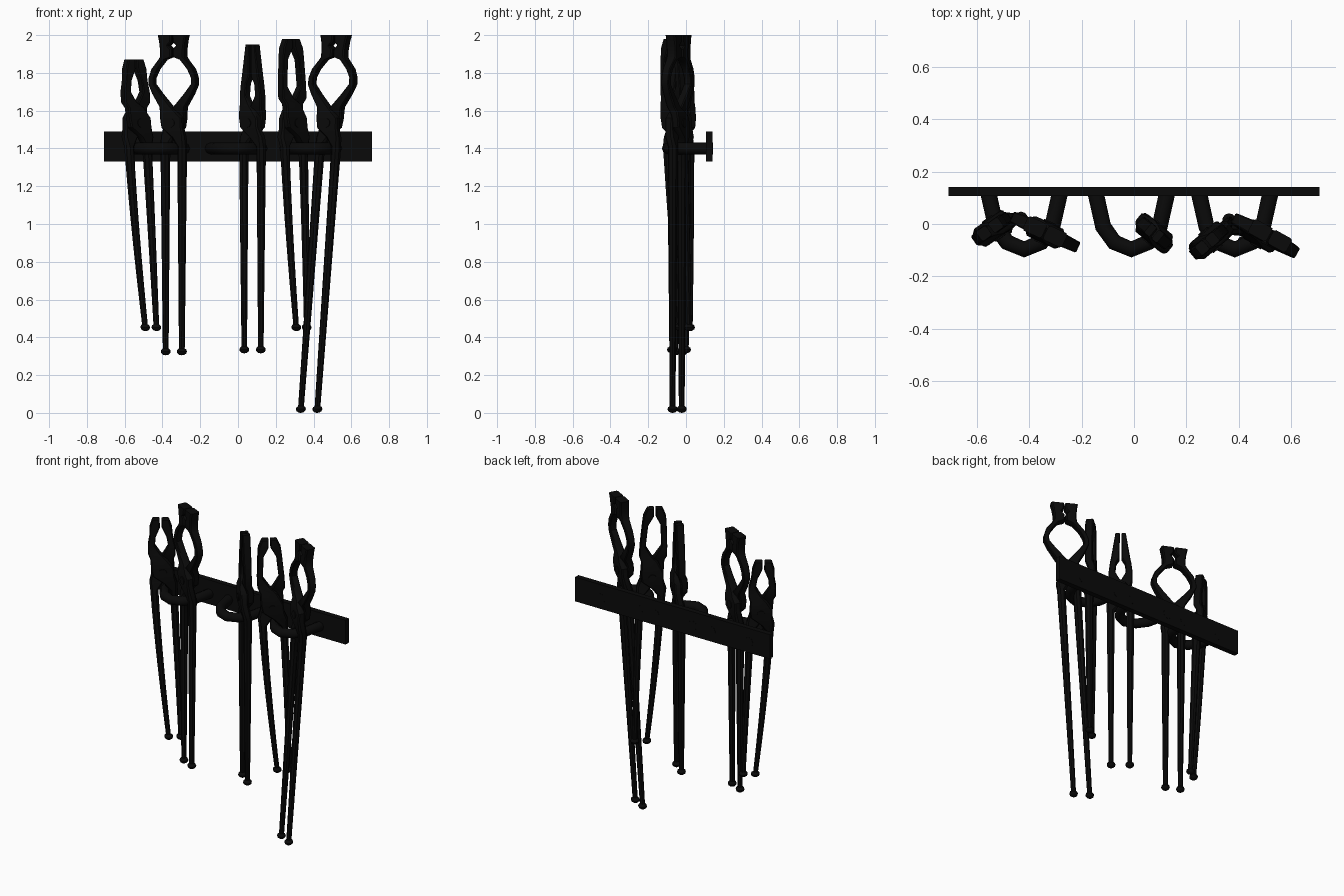
import bpy, bmesh, math

if "Cube" in bpy.data.objects:
    bpy.data.objects.remove(bpy.data.objects["Cube"])

iron = bpy.data.materials.new("black_iron")
iron.diffuse_color = (0.003, 0.003, 0.003, 1)
iron.use_nodes = True
iron.node_tree.nodes["Principled BSDF"].inputs["Base Color"].default_value = iron.diffuse_color


def finish(ob, angle=35):
    if ob.data.materials:
        ob.data.materials[0] = iron
    else:
        ob.data.materials.append(iron)
    bpy.ops.object.select_all(action='DESELECT')
    ob.select_set(True)
    bpy.context.view_layer.objects.active = ob
    bpy.ops.object.shade_smooth_by_angle(angle=math.radians(angle))


def lerp(a, b, t):
    return a + (b - a) * t


def loft(bm, rows, sign):
    """rows: z, u0, u1, v centre, v half size, chamfer; sign -1 turns it half a turn"""
    rings = []
    for z, u0, u1, v, b, k in rows:
        u, a = (u0 + u1) / 2, abs(u1 - u0) / 2
        c = k * min(a, b)
        pts = [(a, b - c), (a - c, b), (c - a, b), (-a, b - c),
               (-a, c - b), (c - a, -b), (a - c, -b), (a, c - b)]
        rings.append([bm.verts.new((sign * (u + p), sign * (v + q), z)) for p, q in pts])
    for r, s in zip(rings, rings[1:]):
        for i in range(8):
            j = (i + 1) % 8
            bm.faces.new((r[i], r[j], s[j], s[i]))
    bm.faces.new(rings[0])
    bm.faces.new(rings[-1])


def tongs(name, top, bottom, angle, jaw, boss, z_end, spread, spread_end, bow=1.0):
    bm = bmesh.new()
    # jaw, then crossing boss, then round rein
    rows = [(z, i, o, 0, t, 0.25) for z, i, o, t in jaw]
    rows += [(jaw[-1][0] - 0.03, -0.03, max(boss, 0.066), 0.014, 0.024, 0.3),
             (1.56, -boss + 0.003, boss, 0.02, 0.021, 0.3),
             (1.51, -boss, boss - 0.008, 0.02, 0.021, 0.35),
             (1.46, -spread - 0.026, 0.0, 0.013, 0.025, 0.45),
             (1.41, -spread - 0.024, -spread + 0.024, 0, 0.025, 0.58)]
    for i in range(1, 9):
        t = i / 8
        s, r = lerp(spread, spread_end, t ** (bow * 1.3)), lerp(0.024, 0.014, t)
        rows.append((lerp(1.41, z_end + 0.015, t), -s - r, -s + r, 0, r, 0.58))
    for sign in (1, -1):
        loft(bm, rows, sign)
        # knob at the end of the rein
        knob = bmesh.ops.create_uvsphere(bm, u_segments=10, v_segments=6, radius=0.027)['verts']
        for v in knob:
            v.co.z = v.co.z * 0.75 + z_end + 0.02
            v.co.x -= sign * spread_end
    # rivet through the crossing
    rivet = bmesh.ops.create_cone(bm, cap_ends=True, segments=12, radius1=0.024,
                                  radius2=0.024, depth=0.092)['verts']
    for v in rivet:
        v.co.y, v.co.z = v.co.z, 1.535 - v.co.y
    # turn about the vertical and lean along the axis
    ca, sa, zt = math.cos(math.radians(angle)), math.sin(math.radians(angle)), jaw[0][0]
    for v in bm.verts:
        t = max(0, (zt - v.co.z) / (zt - z_end)) ** bow
        u, w = v.co.x, v.co.y
        v.co.x = lerp(top[0], bottom[0], t) + u * ca - w * sa
        v.co.y = lerp(top[1], bottom[1], t) + u * sa + w * ca
    bmesh.ops.recalc_face_normals(bm, faces=bm.faces)
    me = bpy.data.meshes.new(name)
    bm.to_mesh(me)
    bm.free()
    ob = bpy.data.objects.new(name, me)
    bpy.context.collection.objects.link(ob)
    finish(ob)


def open_jaw(zt, tip, hi, mid_hi, mid_lo, lo, gap, w_hi, w_lo):
    """plain jaws: slit at the tip, a long opening below"""
    return [(zt, 0.005, tip, 0.023), (hi, 0.006, lerp(tip, w_hi, 0.8), 0.025),
            (mid_hi, gap * 0.8, w_hi, 0.023), (mid_lo, gap, w_lo, 0.023),
            (lo, 0.006, w_lo, 0.024)]


# bow jaws with grooved square blocks
bow_jaw = [(2.0, 0.003, 0.083, 0.03), (1.965, 0.004, 0.075, 0.03), (1.945, 0.025, 0.072, 0.03),
           (1.925, 0.004, 0.07, 0.03), (1.885, 0.004, 0.07, 0.03), (1.87, 0.045, 0.08, 0.026),
           (1.82, 0.086, 0.122, 0.023), (1.775, 0.108, 0.138, 0.022), (1.74, 0.108, 0.14, 0.022),
           (1.69, 0.068, 0.118, 0.023), (1.62, 0.006, 0.075, 0.025)]

tongs("left_short_tongs", (-0.551, -0.02), (-0.46, 0.0), 35,
      open_jaw(1.87, 0.05, 1.82, 1.76, 1.70, 1.645, 0.04, 0.07, 0.082),
      0.07, 0.433, 0.058, 0.036, 1.25)
tongs("left_bow_tongs", (-0.34, -0.03), (-0.34, -0.037), -25, bow_jaw, 0.064, 0.305, 0.049, 0.047)
tongs("middle_tongs", (0.077, -0.035), (0.077, -0.037), -40,
      open_jaw(1.95, 0.032, 1.78, 1.745, 1.68, 1.63, 0.033, 0.065, 0.073),
      0.064, 0.315, 0.06, 0.057)
tongs("right_open_tongs", (0.28, -0.075), (0.337, -0.008), 40,
      open_jaw(1.98, 0.045, 1.93, 1.87, 1.73, 1.665, 0.048, 0.073, 0.082),
      0.07, 0.433, 0.063, 0.036, 1.25)
tongs("right_bow_tongs", (0.52, -0.045), (0.375, -0.047), -29, bow_jaw, 0.064, 0.0, 0.049, 0.05)

# wall bar
bpy.ops.mesh.primitive_cube_add(size=1, location=(0, 0.124, 1.41))
bar = bpy.context.object
bar.name = "wall_bar"
bar.scale = (1.42, 0.034, 0.16)
bpy.ops.object.transform_apply(location=False, rotation=False, scale=True)
finish(bar)

# three U-shaped hooks, ends through the bar
half = [(0.137, 0.142), (0.137, 0.12), (0.108, -0.01), (0.065, -0.07)]
path = [(-x, y) for x, y in half] + [(0, -0.097)] + half[::-1]
for name, cx in (("left_hook", -0.42), ("middle_hook", -0.01), ("right_hook", 0.385)):
    cu = bpy.data.curves.new(name, 'CURVE')
    cu.dimensions = '3D'
    cu.bevel_depth = 0.031
    cu.bevel_resolution = 2
    cu.use_fill_caps = True
    sp = cu.splines.new('POLY')
    sp.points.add(len(path) - 1)
    for p, (x, y) in zip(sp.points, path):
        p.co = (cx + x, y, 1.4, 1)
    ob = bpy.data.objects.new(name, cu)
    bpy.context.collection.objects.link(ob)
    bpy.ops.object.select_all(action='DESELECT')
    ob.select_set(True)
    bpy.context.view_layer.objects.active = ob
    bpy.ops.object.convert(target='MESH')
    hook = bpy.context.object
    hook.name = name
    finish(hook, 50)
